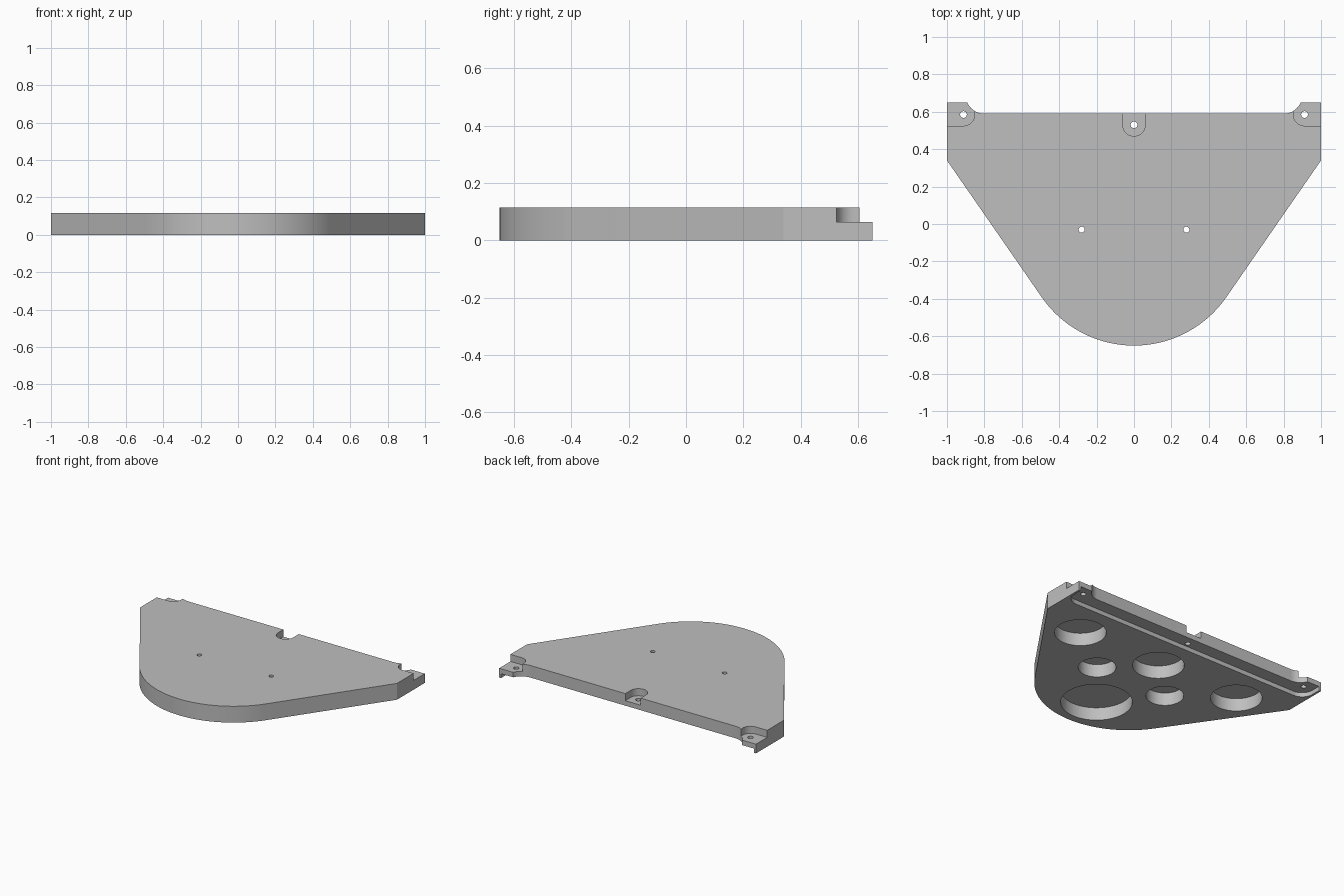
import bpy, bmesh
from math import sin, cos, radians, atan2, acos, hypot, degrees

cube = bpy.data.objects.get("Cube")
if cube:
    bpy.data.objects.remove(cube, do_unlink=True)

TOP = 0.115       # plate thickness
TAB_TOP = 0.065   # upper face of the screw tabs
RABBET = 0.03     # step height under the back edge
POCKET = 0.09     # depth of the underside pockets

grey = bpy.data.materials.new("plain grey")
grey.use_nodes = True
colour = (0.52, 0.52, 0.52, 1)
grey.diffuse_color = colour
grey.node_tree.nodes["Principled BSDF"].inputs["Base Color"].default_value = colour


def arc(cx, cy, r, start, end, n=16):
    angles = [radians(start + (end - start) * i / n) for i in range(n + 1)]
    return [(cx + r * cos(a), cy + r * sin(a)) for a in angles]


def mirrored(half):
    """Close a right-hand outline with its mirror image."""
    return half + [(-x, y) for x, y in reversed(half) if abs(x) > 1e-5]


def prism(name, outline, z0, z1):
    bm = bmesh.new()
    face = bm.faces.new([bm.verts.new((x, y, z0)) for x, y in outline])
    side = bmesh.ops.extrude_face_region(bm, geom=[face])["geom"]
    bmesh.ops.translate(bm, vec=(0, 0, z1 - z0),
                        verts=[v for v in side if isinstance(v, bmesh.types.BMVert)])
    bmesh.ops.recalc_face_normals(bm, faces=bm.faces)
    mesh = bpy.data.meshes.new(name)
    bm.to_mesh(mesh)
    bm.free()
    obj = bpy.data.objects.new(name, mesh)
    bpy.context.collection.objects.link(obj)
    return obj


def cut(body, outline, z0, z1):
    cutter = prism("cutter", outline, z0, z1)
    cutter.hide_render = True
    bpy.context.view_layer.objects.active = body
    mod = body.modifiers.new("cut", "BOOLEAN")
    mod.operation, mod.solver, mod.object = "DIFFERENCE", "EXACT", cutter
    bpy.ops.object.modifier_apply(modifier=mod.name)
    bpy.data.objects.remove(cutter, do_unlink=True)


def drill(body, x, y, r, z0, z1):
    cut(body, arc(x, y, r, 0, 351, 39) if r < 0.05 else arc(x, y, r, 0, 354, 59), z0, z1)


# Plate: rounded nose, straight flanks, back corners with concave shoulders
nose_y, nose_r, flank_y = -0.05, 0.6, 0.34
rise = flank_y - nose_y
tangent = degrees(atan2(rise, 1) - acos(nose_r / hypot(1, rise)))
half = arc(0, nose_y, nose_r, -90, tangent, 24)
half += [(1, flank_y), (1, 0.65)]
half += arc(0.8, 0.69, 0.1, -23.6, -90, 12)
plate = prism("mounting_plate", mirrored(half), 0, TOP)

# Stepped recess along the underside of the back edge
cut(plate, mirrored([(0.985, 0.8)] + arc(0.9, 0.585, 0.085, 0, -90)), -0.1, RABBET)

# Middle screw notch
cut(plate, [(0.06, 0.7)] + arc(0, 0.53, 0.06, 0, -180, 24) + [(-0.06, 0.7)], TAB_TOP, 0.2)
drill(plate, 0, 0.53, 0.018, -0.1, 0.2)

for s in (-1, 1):
    # Corner screw notches
    notch = [(1.1, 0.8), (1.1, 0.525)] + arc(0.912, 0.585, 0.06, -90, -180) + [(0.852, 0.8)]
    cut(plate, [(s * x, y) for x, y in notch], TAB_TOP, 0.2)
    drill(plate, s * 0.912, 0.585, 0.018, -0.1, 0.2)
    # Side pockets, and small pockets with a through hole
    drill(plate, s * 0.645, 0.24, 0.164, -0.1, POCKET)
    drill(plate, s * 0.28, -0.03, 0.12, -0.1, POCKET)
    drill(plate, s * 0.28, -0.03, 0.016, 0.05, 0.2)

# Middle and nose pockets
drill(plate, 0, 0.24, 0.164, -0.1, POCKET)
drill(plate, 0, -0.37, 0.227, -0.1, POCKET)

# Finish
plate.data.materials.clear()
plate.data.materials.append(grey)
for p in plate.data.polygons:
    p.material_index = 0
bpy.ops.object.select_all(action="DESELECT")
plate.select_set(True)
bpy.context.view_layer.objects.active = plate
bpy.ops.object.shade_smooth_by_angle(angle=radians(30))
